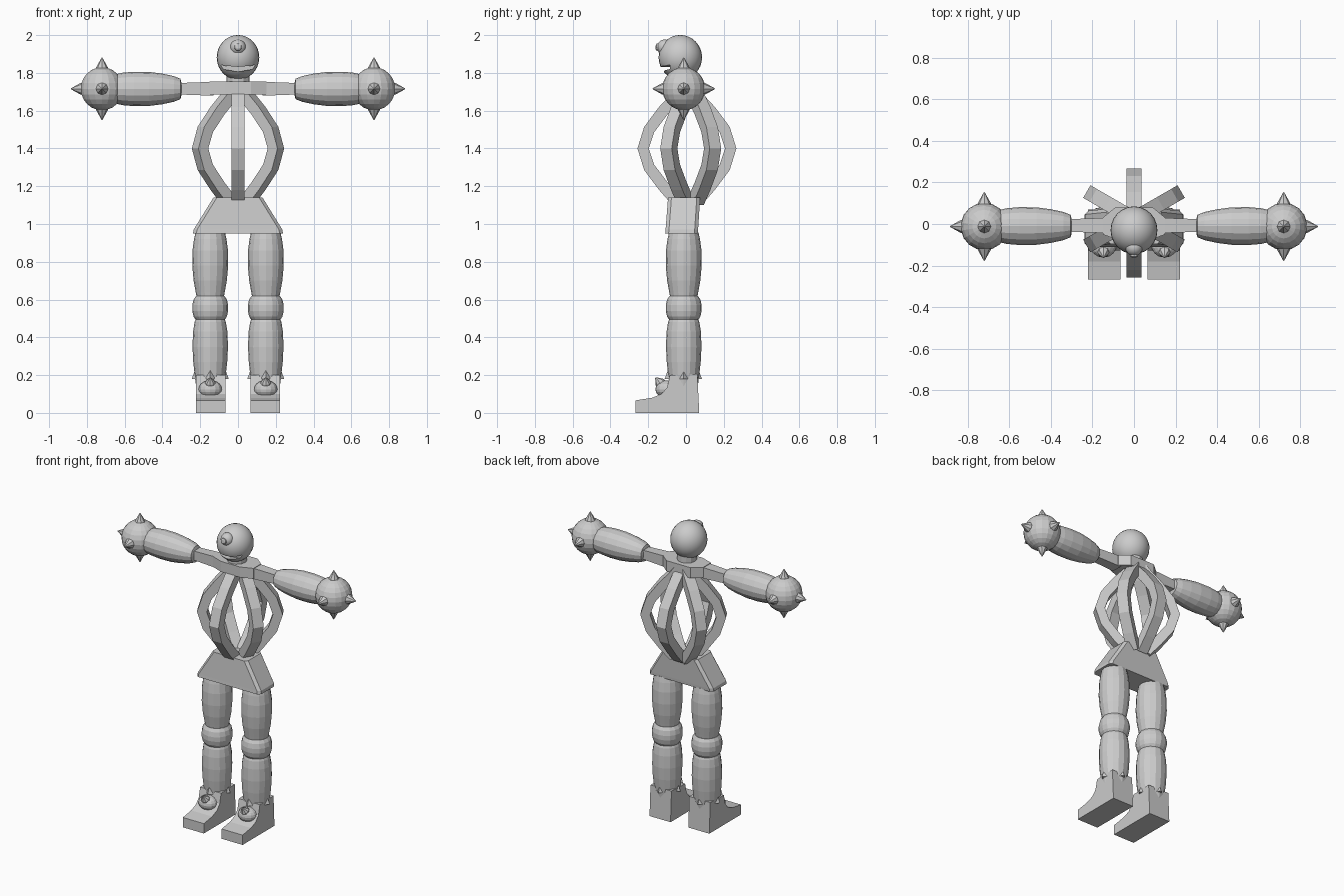
import bpy, bmesh, math
from mathutils import Vector, Matrix

if "Cube" in bpy.data.objects:
    bpy.data.objects.remove(bpy.data.objects["Cube"])

grey = bpy.data.materials.new("plain grey")
grey.diffuse_color = (0.6, 0.6, 0.6, 1)
grey.use_nodes = True
grey.node_tree.nodes["Principled BSDF"].inputs["Base Color"].default_value = grey.diffuse_color


def finish(name, bm, smooth=False):
    bmesh.ops.recalc_face_normals(bm, faces=bm.faces[:])
    me = bpy.data.meshes.new(name)
    bm.to_mesh(me)
    bm.free()
    me.materials.append(grey)
    for p in me.polygons:
        p.use_smooth = smooth
    ob = bpy.data.objects.new(name, me)
    bpy.context.collection.objects.link(ob)
    return ob


def loft(bm, rings):
    """Join rings of points into a closed, capped skin."""
    vs = [[bm.verts.new(p) for p in r] for r in rings]
    n = len(vs[0])
    for a, b in zip(vs, vs[1:]):
        for i in range(n):
            j = (i + 1) % n
            bm.faces.new((a[i], a[j], b[j], b[i]))
    bm.faces.new(vs[0][::-1])
    bm.faces.new(vs[-1])


def lathe(name, profile, origin, axis, sides=16):
    """Turn (distance, radius) pairs around an axis through origin."""
    rot = Vector(axis).to_track_quat('Z', 'Y')
    bm = bmesh.new()
    loft(bm, [[Vector(origin) + rot @ Vector((r * math.cos(2 * math.pi * i / sides),
                                              r * math.sin(2 * math.pi * i / sides), d))
               for i in range(sides)] for d, r in profile])
    return finish(name, bm)


def ball(name, centre, radius, scale=(1, 1, 1), u=20, v=14, smooth=False):
    bm = bmesh.new()
    bmesh.ops.create_uvsphere(bm, u_segments=u, v_segments=v, radius=radius)
    bmesh.ops.transform(bm, matrix=Matrix.Translation(centre) @ Matrix.Diagonal((*scale, 1)),
                        verts=bm.verts[:])
    return finish(name, bm, smooth)


def prism(name, points, lo, hi, axis):
    """Extrude a flat outline from lo to hi along axis x, y or z."""
    place = {'x': lambda p, d: (d, p[0], p[1]),
             'y': lambda p, d: (p[0], d, p[1]),
             'z': lambda p, d: (p[0], p[1], d)}[axis]
    bm = bmesh.new()
    loft(bm, [[place(p, d) for p in points] for d in (lo, hi)])
    return finish(name, bm)


# Head with a smiling mouth cut into it
head = ball("head", (0, -0.03, 1.882), 0.115, (0.98, 1, 1.03), 24, 16, True)
xs = [-0.13, -0.07, 0, 0.07, 0.13]
upper = [(x, 1.832 + 1.2 * x * x) for x in xs]
lower = [(x, 1.806 + 2.4 * x * x) for x in xs]
mouth = prism("mouth_cutter", lower + upper[::-1], -0.3, -0.085, 'y')
mouth.hide_render = True
mouth.hide_viewport = True
cut = head.modifiers.new("mouth", 'BOOLEAN')
cut.operation, cut.object, cut.solver = 'DIFFERENCE', mouth, 'EXACT'

# Single eye with raised pupil
ball("eye", (0, -0.112, 1.935), 0.042, u=16, v=10, smooth=True)
lathe("pupil", [(0, 0.02), (0.012, 0.018), (0.016, 0.01)], (0, -0.145, 1.936), (0, -1, 0.1), 12)

# Neck and collar
lathe("neck", [(0, 0.06), (0.1, 0.06)], (0, -0.01, 1.7), (0, 0, 1), 12)
half = [(0.07, -0.08), (0.15, -0.05), (0.15, 0.03), (0.09, 0.08)]
prism("collar", half + [(-x, y) for x, y in half[::-1]], 1.685, 1.755, 'z')

# Cage of six curved ribs
path = [(0.055, 1.12), (0.125, 1.2), (0.2, 1.3), (0.232, 1.4),
        (0.2, 1.5), (0.125, 1.6), (0.06, 1.67), (0.03, 1.71)]
for k in range(6):
    a = math.radians(30 + 60 * k)
    out, side = Vector((math.cos(a), math.sin(a), 0)), Vector((-math.sin(a), math.cos(a), 0))
    centre = Vector((0, 0.005 if k in (1, 4) else 0.025, 0))
    rings = []
    for i, (r, z) in enumerate(path):
        p, q = path[max(i - 1, 0)], path[min(i + 1, len(path) - 1)]
        tangent = (out * (q[0] - p[0]) + Vector((0, 0, q[1] - p[1]))).normalized()
        normal = side.cross(tangent)
        mid = centre + out * r + Vector((0, 0, z))
        rings.append([mid + side * w * 0.035 + normal * t * 0.03
                      for w, t in ((-1, -1), (1, -1), (1, 1), (-1, 1))])
    bm = bmesh.new()
    loft(bm, rings)
    finish("rib", bm)

# Flared hip block with chamfered corners
bm = bmesh.new()
rings = []
for z, hx, y0, y1 in ((0.95, 0.238, -0.11, 0.062), (0.97, 0.235, -0.108, 0.064),
                      (1.14, 0.13, -0.095, 0.075)):
    c = 0.018
    right = [(hx - c, y0), (hx, y0 + c), (hx, y1 - c), (hx - c, y1)]
    rings.append([(x, y, z) for x, y in right + [(-x, y) for x, y in right[::-1]]])
loft(bm, rings)
finish("hips", bm)

for s in (-1, 1):
    # Arm bar, club forearm and spiked ball fist
    lathe("upper_arm", [(0, 0.052), (0.2, 0.042)], (s * 0.13, -0.007, 1.716), (s, 0, 0), 4
          ).data.transform(Matrix.Translation((0, -0.007, 1.716)) @ Matrix.Rotation(math.pi / 4, 4, 'X')
                           @ Matrix.Translation((0, 0.007, -1.716)))
    lathe("forearm", [(0.3, 0.035), (0.305, 0.054), (0.34, 0.068), (0.4, 0.081), (0.47, 0.09),
                      (0.55, 0.091), (0.61, 0.086), (0.66, 0.075)],
          (0, -0.01, 1.715), (s, 0, 0))
    fist = (s * 0.72, -0.012, 1.716)
    ball("fist", fist, 0.114, u=18, v=12)
    for d in ((s, 0, 0), (0, 1, 0), (0, -1, 0), (0, 0, 1), (0, 0, -1)):
        lathe("spike", [(0.1, 0.034), (0.113, 0.031), (0.165, 0.002)], fist, d, 8)

    # Leg: thigh, knee and shin
    x = s * 0.147
    base = (x, -0.012, 0)
    lathe("thigh", [(0.6, 0.07), (0.64, 0.077), (0.7, 0.088), (0.78, 0.095), (0.86, 0.094),
                    (0.92, 0.086), (0.955, 0.078)], base, (0, 0, 1))
    lathe("knee", [(0.49, 0.075), (0.51, 0.088), (0.54, 0.095), (0.57, 0.095),
                   (0.6, 0.088), (0.62, 0.075)], base, (0, 0, 1))
    lathe("shin", [(0.1, 0.07), (0.2, 0.082), (0.27, 0.09), (0.35, 0.094), (0.43, 0.091),
                   (0.48, 0.083), (0.5, 0.075)], base, (0, 0, 1))

    # Foot with an ankle cuff and pointed tabs
    outline = [(-0.268, 0), (-0.268, 0.066), (-0.18, 0.08), (-0.13, 0.1), (-0.1, 0.135),
               (-0.085, 0.2), (0.06, 0.205), (0.07, 0)]
    prism("foot", outline, s * 0.144 - 0.078, s * 0.144 + 0.078, 'x')
    for dx, dy in ((0.07, -0.012), (-0.07, -0.012), (0, 0.056), (0, -0.085)):
        lathe("ankle_tab", [(0, 0.028), (0.07, 0.002)],
              (x + dx, dy, 0.18), (0, 0, 1), 4)

    # Toe bump with a small spike
    ball("toe_bump", (x, -0.105, 0.125), 0.063, (1, 0.9, 0.75), 14, 10)
    lathe("toe_spike", [(0, 0.032), (0.025, 0.026), (0.055, 0.003)],
          (x, -0.125, 0.145), (0, -0.65, 0.75), 8)
